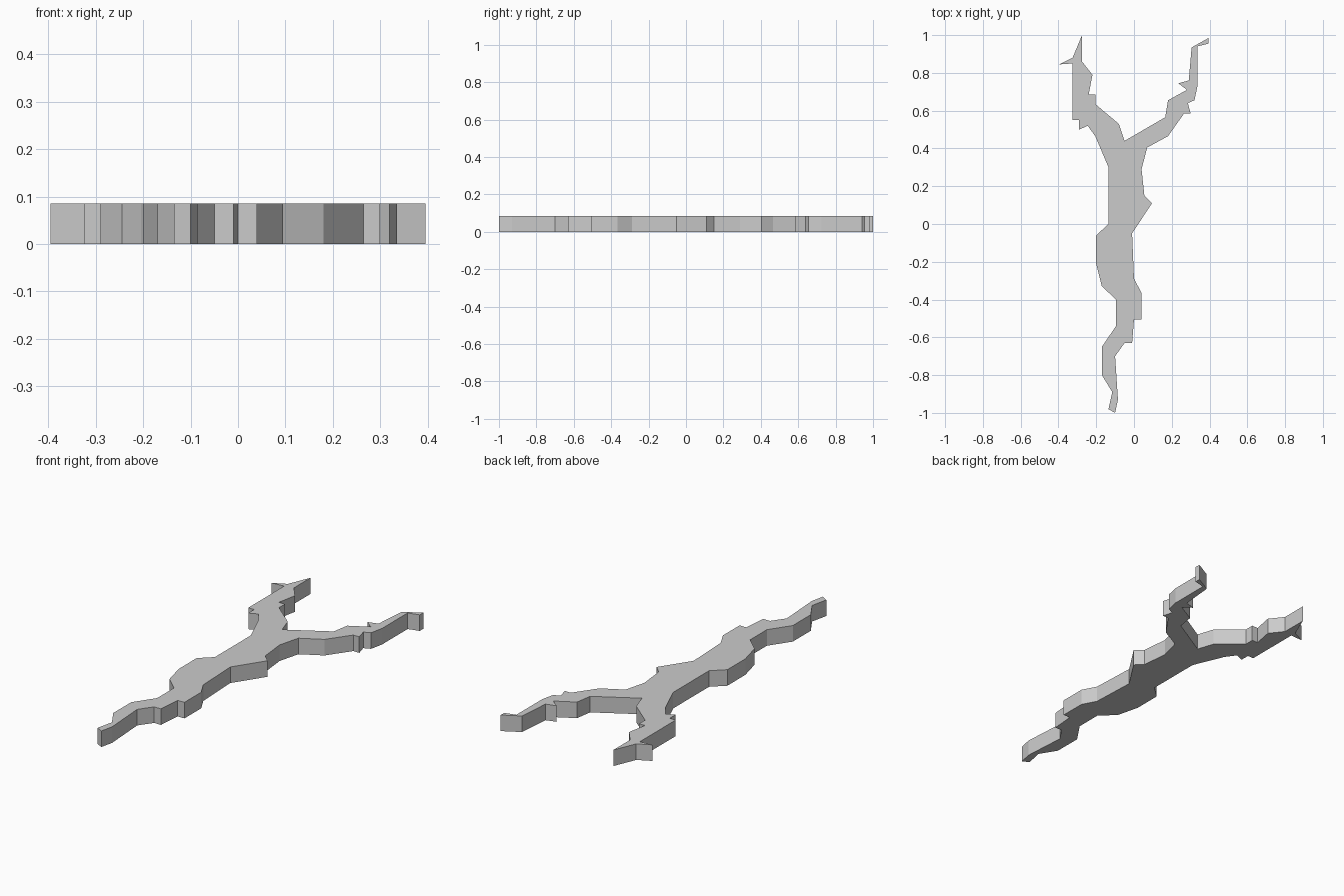
import bpy
import bmesh
from mathutils import Vector

HEIGHT = 0.085
UNIT = 0.01  # outline points are given in hundredths

# Remove the default cube
default_cube = bpy.data.objects.get("Cube")
if default_cube:
    bpy.data.objects.remove(default_cube, do_unlink=True)


def make_material(name, colour):
    material = bpy.data.materials.new(name)
    material.use_nodes = True
    material.diffuse_color = colour
    shader = next(n for n in material.node_tree.nodes if n.type == 'BSDF_PRINCIPLED')
    shader.inputs["Base Color"].default_value = colour
    return material


def make_slab(name, outline, height, material):
    """Fill a closed outline and extrude it into a flat slab."""
    bm = bmesh.new()
    base = bm.faces.new([bm.verts.new((x * UNIT, y * UNIT, 0)) for x, y in outline])
    raised = bmesh.ops.extrude_face_region(bm, geom=[base], use_keep_orig=True)
    top_verts = [g for g in raised["geom"] if isinstance(g, bmesh.types.BMVert)]
    bmesh.ops.translate(bm, verts=top_verts, vec=Vector((0, 0, height)))
    bmesh.ops.recalc_face_normals(bm, faces=bm.faces[:])

    # Split the concave caps cleanly into triangles
    caps = [f for f in bm.faces if len(f.verts) > 4]
    bmesh.ops.triangulate(bm, faces=caps, ngon_method='EAR_CLIP')

    mesh = bpy.data.meshes.new(name)
    bm.to_mesh(mesh)
    bm.free()
    mesh.materials.append(material)
    slab = bpy.data.objects.new(name, mesh)
    bpy.context.collection.objects.link(slab)
    return slab


# Outline sections, running clockwise from the tip of the left-hand fork
fork_inner = [(-27.5, 100), (-27.5, 86), (-22, 79), (-24, 68.5), (-20.5, 68.5),
              (-20.5, 63.5), (-8, 53), (-5, 44)]

branch_inner = [(16.5, 56.5), (18, 65.5), (28, 71), (23.5, 74.5), (29, 76),
                (30.5, 93.5), (39.5, 98.5)]

branch_outer = [(39.5, 95.5), (33.5, 94), (33.5, 72.5), (32, 65.5), (28.5, 64),
                (30, 58.5), (26.5, 58.5), (18, 46.5), (7, 40.5)]

trunk_right = [(4, 29), (5.5, 15), (9.5, 11), (-1, -5), (0, -29), (4, -36.5),
               (4, -50.5), (0, -50.5), (-1, -63), (-5, -63)]

tail = [(-10, -70), (-8.5, -93), (-10, -100), (-13.5, -98), (-11.5, -89),
        (-17, -80), (-17, -65)]

trunk_left = [(-9.5, -54), (-9.5, -40), (-17, -33), (-20, -21), (-20, -6),
              (-13.5, 0), (-13.5, 30)]

fork_outer = [(-20.5, 46.5), (-24.5, 52), (-29, 50), (-29, 55), (-32.5, 55),
              (-32.5, 85), (-39.5, 84.5), (-32.5, 88)]

outline = (fork_inner + branch_inner + branch_outer + trunk_right
           + tail + trunk_left + fork_outer)

# The forked slab, flat faced throughout
stone_grey = make_material("stone_grey", (0.6, 0.6, 0.6, 1.0))
make_slab("forked_crack", outline, HEIGHT, stone_grey)
